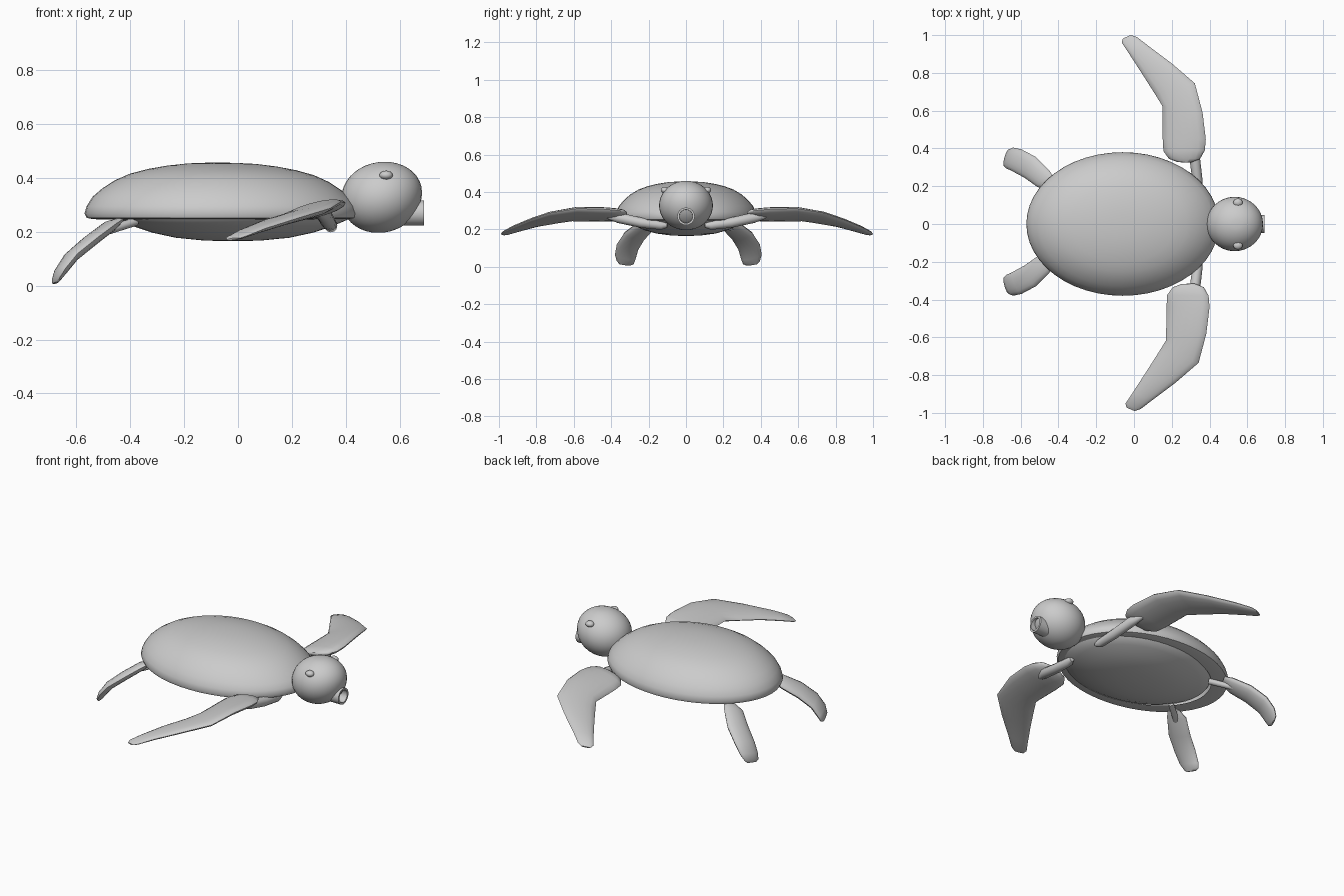
import bpy, bmesh, math
from mathutils import Vector

if "Cube" in bpy.data.objects:
    bpy.data.objects.remove(bpy.data.objects["Cube"])

def loft(name, rings, cap_start=True, cap_end=True, angle=50):
    """Skin a list of equal-length point rings."""
    bm = bmesh.new()
    vs = [[bm.verts.new(p) for p in r] for r in rings]
    n = len(rings[0])
    for a, b in zip(vs, vs[1:]):
        for i in range(n):
            j = (i + 1) % n
            bm.faces.new((a[i], a[j], b[j], b[i]))
    if cap_start:
        bm.faces.new(vs[0][::-1])
    if cap_end:
        bm.faces.new(vs[-1])
    bmesh.ops.recalc_face_normals(bm, faces=bm.faces[:])
    me = bpy.data.meshes.new(name)
    bm.to_mesh(me)
    bm.free()
    ob = bpy.data.objects.new(name, me)
    bpy.context.collection.objects.link(ob)
    bpy.ops.object.select_all(action='DESELECT')
    ob.select_set(True)
    bpy.context.view_layer.objects.active = ob
    bpy.ops.object.shade_smooth_by_angle(angle=math.radians(angle))
    return ob

def oval(cx, rx, ry, s, z, tilt=0.0, n=48):
    pts = []
    for i in range(n):
        a = 2 * math.pi * i / n
        pts.append((cx + rx * s * math.cos(a), ry * s * math.sin(a),
                    z + tilt * s * math.cos(a)))
    return pts

def paddle(name, sections, side, shift, n=16):
    """Flat limb from (edge point, other edge point, thickness) sections."""
    mids = [(Vector(a) + Vector(b)) / 2 for a, b, t in sections]
    rings = []
    for k, (a, b, t) in enumerate(sections):
        path = mids[min(k + 1, len(mids) - 1)] - mids[max(k - 1, 0)]
        w = (Vector(a) - Vector(b)) / 2
        up = w.cross(path).normalized() * t / 2
        ring = []
        for i in range(n):
            th = 2 * math.pi * i / n
            p = mids[k] + w * math.cos(th) + up * math.sin(th)
            p.y *= side
            ring.append(p + Vector(shift))
        rings.append(ring)
    return loft(name, rings)

def limb_rod(name, pts, side, shift, n=12):
    """Round rod through (point, radius) pairs."""
    rings = []
    for k, (p, r) in enumerate(pts):
        d = Vector(pts[min(k + 1, len(pts) - 1)][0]) - Vector(pts[max(k - 1, 0)][0])
        u = d.cross(Vector((0, 0, 1))).normalized()
        v = u.cross(d).normalized()
        ring = []
        for i in range(n):
            a = 2 * math.pi * i / n
            q = Vector(p) + (u * math.cos(a) + v * math.sin(a)) * r
            q.y *= side
            ring.append(q + Vector(shift))
        rings.append(ring)
    return loft(name, rings)

# Upper shell: domed oval with a lip turned in underneath
dome = [(.80, .245), (.94, .247), (.985, .252), (1.0, .268), (.985, .295), (.94, .327),
        (.87, .358), (.78, .388), (.67, .413), (.54, .431), (.40, .444),
        (.25, .453), (.12, .456), (.03, .457)]
loft("upper_shell", [oval(-.06, .51, .38, s, z, -.004 if z > .3 else 0) for s, z in dome],
     cap_start=False)

# Belly plate
belly = [(1.0, .262), (.97, .245), (.85, .222), (.68, .197), (.48, .178), (.25, .168), (.05, .165)]
loft("belly_plate", [oval(-.02, .44, .33, s, z) for s, z in belly])

# Head: rounded ball, slightly fuller in front at the brow
rings = []
for k in range(1, 20):
    ph = math.pi * k / 20
    h, r = -math.cos(ph), math.sin(ph)
    cx = .533 + .012 * h
    flat = 1 + .05 * max(h, 0)
    rings.append([(cx + .149 * r * flat * math.cos(a), .144 * r * math.sin(a), .328 + .132 * h)
                  for a in [2 * math.pi * i / 32 for i in range(32)]])
loft("head", rings)

# Hollow round mouth
tube = [(.58, .047), (.69, .047), (.69, .036), (.62, .034)]
loft("mouth", [[(x, r * math.cos(a), .27 + r * math.sin(a))
                for a in [2 * math.pi * i / 24 for i in range(24)]] for x, r in tube],
     cap_start=False, angle=30)

front = [((.30, .325, .290), (.23, .328, .275), .015),
         ((.350, .345, .298), (.185, .345, .265), .040),
         ((.375, .39, .303), (.156, .385, .255), .052),
         ((.380, .45, .308), (.152, .45, .252), .055),
         ((.363, .59, .312), (.150, .625, .252), .050),
         ((.322, .745, .287), (.110, .69, .240), .042),
         ((.20, .85, .250), (.040, .80, .222), .036),
         ((.08, .94, .212), (-.025, .90, .195), .030),
         ((.015, .99, .186), (-.065, .96, .176), .020),
         ((-.015, 1.0, .176), (-.06, .98, .170), .008)]
hind = [((-.425, .25, .248), (-.455, .19, .235), .020),
        ((-.45, .285, .232), (-.51, .195, .205), .045),
        ((-.52, .355, .180), (-.58, .245, .150), .048),
        ((-.595, .395, .120), (-.645, .28, .092), .046),
        ((-.64, .405, .065), (-.677, .295, .040), .040),
        ((-.662, .395, .030), (-.687, .305, .014), .026),
        ((-.667, .38, .014), (-.688, .325, .006), .010)]

for label, side in (("left", 1), ("right", -1)):
    fs = (0, 0, 0) if side > 0 else (.02, .01, 0)
    hs = (0, 0, 0) if side > 0 else (0, .025, 0)
    # Swimming flippers and the arms and legs that carry them
    paddle(label + "_front_flipper", front, side, fs)
    paddle(label + "_hind_flipper", hind, side, hs)
    limb_rod(label + "_arm", [((.35, .10, .222), .012), ((.345, .13, .222), .024),
                              ((.335, .24, .236), .027), ((.32, .36, .262), .028),
                              ((.30, .43, .275), .015)], side, (0, 0, 0))
    limb_rod(label + "_leg", [((-.38, .17, .238), .016), ((-.50, .26, .2), .016)], side, hs)
    # Eye
    bpy.ops.mesh.primitive_uv_sphere_add(segments=16, ring_count=10, radius=1,
                                         location=(.55, .113 * side, .410))
    eye = bpy.context.object
    eye.name = label + "_eye"
    eye.scale = (.025, .022, .017)
    bpy.ops.object.shade_smooth()
